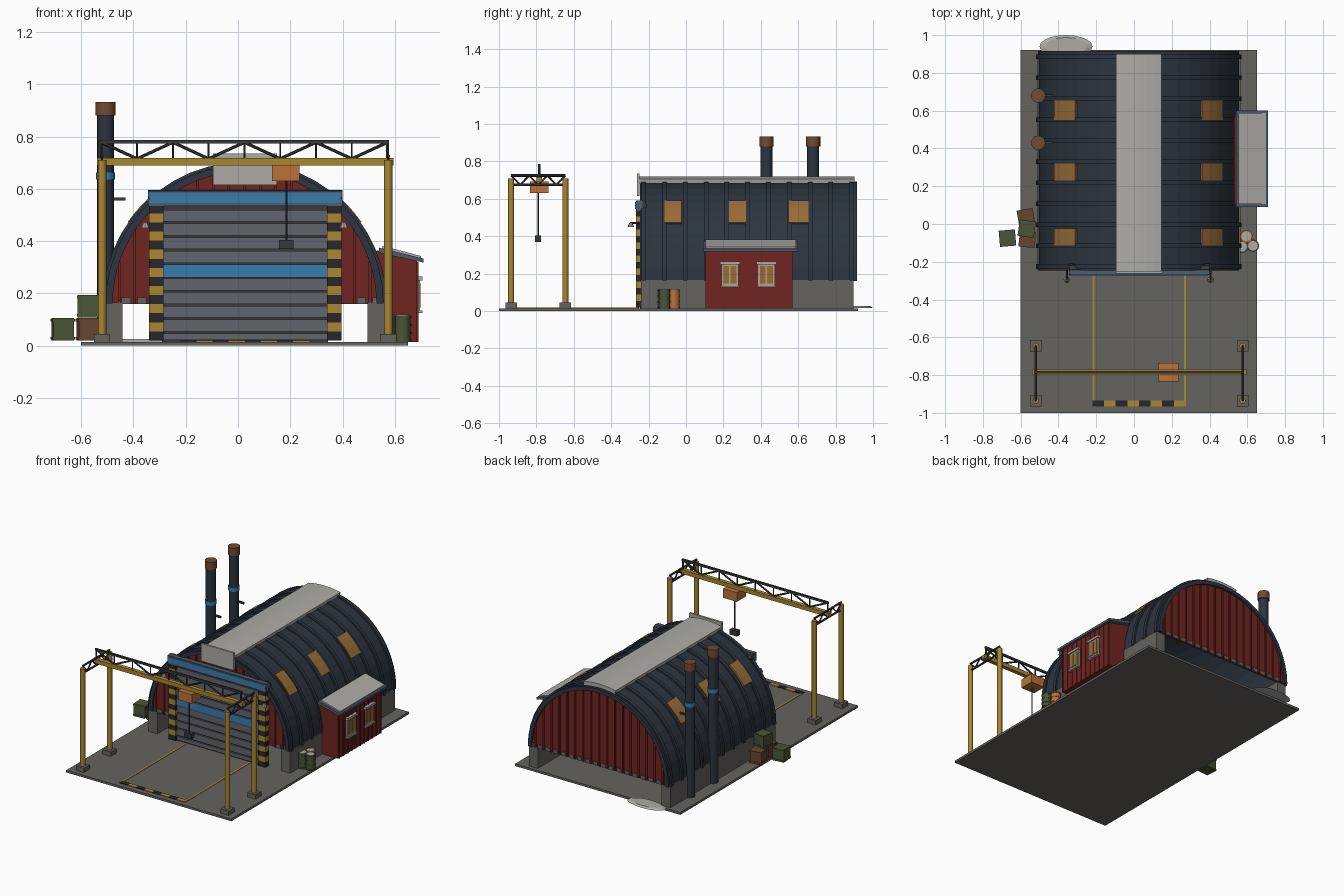
import bpy, bmesh
from math import sin, cos, pi, radians
from mathutils import Vector

if "Cube" in bpy.data.objects:
    bpy.data.objects.remove(bpy.data.objects["Cube"])

COL = dict(navy=(.025, .035, .05), red=(.16, .018, .015), yellow=(.4, .24, .03), black=(.02, .02, .025),
           blue=(.04, .2, .42), orange=(.5, .17, .04), amber=(.32, .15, .04), steel=(.12, .13, .15),
           concrete=(.13, .125, .115), light=(.42, .41, .38), olive=(.07, .09, .04), brown=(.13, .06, .03),
           rust=(.17, .07, .03), trim=(.08, .11, .15), cream=(.45, .38, .25), dark=(.04, .04, .045))
MATS = {}
for k, c in COL.items():
    MATS[k] = bpy.data.materials.new(k)
    MATS[k].diffuse_color = (*c, 1)
CX, CZ = 0.025, 0.16   # centre of the hangar arch


def finish(name, bm, mat):
    bmesh.ops.recalc_face_normals(bm, faces=bm.faces)
    me = bpy.data.meshes.new(name)
    bm.to_mesh(me)
    bm.free()
    ob = bpy.data.objects.new(name, me)
    bpy.context.collection.objects.link(ob)
    me.materials.append(MATS[mat])
    return ob


def box(name, x0, x1, y0, y1, z0, z1, mat, rot=0):
    bm = bmesh.new()
    bmesh.ops.create_cube(bm, size=1)
    bmesh.ops.scale(bm, vec=(x1 - x0, y1 - y0, z1 - z0), verts=bm.verts)
    ob = finish(name, bm, mat)
    ob.location = ((x0 + x1) / 2, (y0 + y1) / 2, (z0 + z1) / 2)
    ob.rotation_euler.z = radians(rot)
    return ob


def rod(name, a, b, r, mat, n=12, r2=None):
    a, b = Vector(a), Vector(b)
    bm = bmesh.new()
    bmesh.ops.create_cone(bm, cap_ends=True, segments=n, radius1=r, radius2=r if r2 is None else r2,
                          depth=(b - a).length)
    ob = finish(name, bm, mat)
    ob.location = (a + b) / 2
    ob.rotation_euler = (b - a).to_track_quat('Z', 'Y').to_euler()
    if n >= 12:
        for p in ob.data.polygons:
            p.use_smooth = len(p.vertices) == 4
    return ob


def extrude_xz(name, pts, y0, y1, mat):
    bm = bmesh.new()
    f = bm.faces.new([bm.verts.new((x, y0, z)) for x, z in pts])
    ext = bmesh.ops.extrude_face_region(bm, geom=[f])
    bmesh.ops.translate(bm, vec=(0, y1 - y0, 0),
                        verts=[v for v in ext['geom'] if isinstance(v, bmesh.types.BMVert)])
    return finish(name, bm, mat)


def arc(r, a0, a1, n):
    return [(CX + r * cos(radians(a0 + (a1 - a0) * i / n)), CZ + r * sin(radians(a0 + (a1 - a0) * i / n)))
            for i in range(n + 1)]


def arch(name, r0, r1, y0, y1, mat, a0=0, a1=180, n=24):
    return extrude_xz(name, arc(r1, a0, a1, n) + arc(r0, a1, a0, n), y0, y1, mat)


# Yard slab and painted markings
box("ground_slab", -.6, .65, -1, .92, 0, .015, 'concrete')
for x in (-.215, .27):
    box("floor_line", x - .006, x + .006, -.96, -.25, .014, .018, 'yellow')
for i in range(8):
    x = -.22 + i * .0615
    box("floor_hazard", x, x + .0615, -.965, -.935, .014, .019, 'black' if i % 2 == 0 else 'yellow')

# Hangar: plinths, arched shell, ribs, ridge strip
for x in (-.51, .495):
    box("plinth", x, x + .068, -.24, .895, .015, .165, 'concrete')
arch("roof_shell", .505, .532, -.245, .915, 'navy')
for i in range(11):
    y = -.225 + i * .111
    arch("roof_rib", .52, .543, y - .012, y + .012, 'navy')
arch("ridge_strip", .535, .56, -.25, .9, 'light', 77.5, 102.5, 6)

# Skylights
for y0, y1 in ((-.115, -.025), (.23, .32), (.55, .655)):
    for a in (35, 128):
        arch("skylight", .525, .546, y0, y1, 'amber', a, a + 17, 3)

# End walls with vertical battens and pale feet
for y, s in ((-.225, -1), (.895, 1)):
    extrude_xz("end_wall", arc(.51, 0, 180, 24), y - .006, y + .006, 'red')
    for i in range(-8, 9):
        dx = i * .06
        h = (.507 ** 2 - dx ** 2) ** .5
        yy = sorted((y, y + s * .013))
        if s == 1 or abs(dx) > .36:
            box("wall_batten", CX + dx - .005, CX + dx + .005, *yy, CZ, CZ + h, 'red')
            box("batten_foot", CX + dx + .01, CX + dx + .045, *yy, CZ, CZ + .025, 'concrete')
        else:
            box("wall_batten", CX + dx - .005, CX + dx + .005, *yy, .55, CZ + h, 'red')

# Roller door with slats, blue band, striped posts, header
box("door_back", -.29, .345, -.245, -.23, .015, .545, 'dark')
for i in range(10):
    z = .022 + i * .0525
    if i == 0:
        box("door_slat", -.285, .34, -.254, -.24, z, z + .025, 'steel')
    z -= .02
    if i:
        box("door_slat", -.285, .34, -.254, -.24, z, z + .045, 'steel')
box("door_band", -.285, .34, -.257, -.24, .26, .31, 'blue')
for x in (-.34, .34):
    for i in range(15):
        z = .02 + i * .0347
        box("door_post", x, x + .055, -.267, -.23, z, z + .0347, 'yellow' if i % 2 else 'black')
box("door_header_frame", -.345, .4, -.268, -.232, .535, .592, 'trim')
box("door_header", -.338, .393, -.272, -.235, .545, .584, 'blue')
rod("roller_drum", (-.345, -.24, .565), (.4, -.24, .565), .03, 'dark', 8)
box("sign_board", -.095, .15, -.262, -.248, .615, .735, 'light')

# Door lamps
for x in (-.355, .405):
    rod("lamp_arm", (x, -.24, .47), (x, -.3, .47), .005, 'dark', 6)
    rod("lamp_shade", (x, -.295, .45), (x, -.295, .472), .018, 'light', 8, .008)

# Side shed with lean-to roof and windows
extrude_xz("shed_body", [(.53, .015), (.685, .015), (.685, .325), (.53, .365)], .105, .57, 'red')
for i in range(11):
    y = .115 + i * .0445
    box("shed_batten", .684, .69, y - .004, y + .004, .015, .32, 'red')
extrude_xz("shed_roof", [(.54, .355), (.71, .318), (.71, .333), (.54, .375)], .09, .6, 'trim')
extrude_xz("shed_roof_sheet", [(.553, .37), (.7, .334), (.7, .343), (.553, .382)], .105, .587, 'light')
for y in (.235, .43):
    box("window_frame", .683, .696, y - .045, y + .045, .135, .25, 'cream')
    for s in (-1, 1):
        box("window_glass", .69, .699, y + s * .019 - .015, y + s * .019 + .015, .147, .24, 'amber')
    box("window_lintel", .683, .705, y - .053, y + .053, .25, .265, 'light')
    box("window_sill", .683, .705, y - .05, y + .05, .125, .135, 'light')

# Chimneys on the left side
for y in (.43, .68):
    rod("chimney", (-.507, y, .015), (-.507, y, .89), .032, 'navy', 16)
    rod("chimney_cap", (-.507, y, .88), (-.507, y, .933), .038, 'rust', 16)
    rod("chimney_band", (-.507, y, .635), (-.507, y, .662), .036, 'blue', 16)
    box("chimney_bracket", -.5, -.43, y - .006, y + .006, .555, .567, 'dark')

# Gantry crane: legs, end trusses
for x in (-.52, .575):
    for y in (-.935, -.645):
        box("gantry_foot", x - .031, x + .031, y - .031, y + .031, .015, .045, 'concrete')
        rod("gantry_leg", (x, y, .04), (x, y, .71), .0165, 'yellow', 12)
    for z in (.675, .725):
        rod("end_chord", (x, -.935, z), (x, -.645, z), .007, 'dark', 6)
    for i in range(6):
        y = -.935 + i * .29 / 6
        za, zb = (.675, .725) if i % 2 else (.725, .675)
        rod("end_brace", (x, y, za), (x, y + .29 / 6, zb), .005, 'dark', 6)

# Gantry main beam and top truss
box("main_beam", -.54, .595, -.799, -.771, .69, .718, 'yellow')
box("truss_chord", -.53, .578, -.791, -.779, .773, .787, 'dark')
for x in (-.523, .572):
    rod("truss_post", (x, -.785, .71), (x, -.785, .78), .006, 'dark', 6)
for i in range(8):
    x = -.523 + i * .1369
    za, zb = (.715, .778) if i % 2 else (.778, .715)
    rod("truss_brace", (x, -.785, za), (x + .1369, -.785, zb), .006, 'dark', 6)
    rod("truss_strut", (x, -.785, .715), (x, -.785, .778), .004, 'dark', 6)

# Hoist, cable and hook block
box("hoist", .13, .235, -.835, -.735, .63, .692, 'orange')
rod("hoist_cable", (.185, -.79, .4), (.185, -.79, .64), .004, 'dark', 6)
box("hook_block", .157, .212, -.806, -.774, .37, .405, 'dark')

# Drums beside the shed
for x, y, c in ((.595, -.065, 'orange'), (.63, -.115, 'olive'), (.572, -.12, 'olive')):
    rod("drum", (x, y, .015), (x, y, .115), .03, c, 12)
    for z in (.02, .05, .08, .11):
        rod("drum_hoop", (x, y, z - .003), (x, y, z + .003), .033, c, 12)
    rod("drum_lid", (x, y, .114), (x, y, .119), .026, 'light', 12)

# Crates on the left
for x, y, z, c, r in ((-.67, -.075, .02, 'olive', 5), (-.572, .035, .02, 'brown', 10),
                      (-.565, -.08, .02, 'brown', -6), (-.568, -.025, .108, 'olive', -8)):
    box("crate", x - .04, x + .04, y - .04, y + .04, z, z + .085, c, r)
    for h in (.004, .073):
        box("crate_band", x - .043, x + .043, y - .043, y + .043, z + h, z + h + .01, c, r)

# Pale patch at the back corner
patch = rod("snow_patch", (0, 0, 0), (0, 0, .01), .14, 'light', 20, .11)
patch.location = (-.36, .94, .021)
patch.scale = (1, .43, 1)

for m in bpy.data.materials:
    if m.users and not m.is_grease_pencil:
        m.use_nodes = True
        m.node_tree.nodes["Principled BSDF"].inputs["Base Color"].default_value = m.diffuse_color
